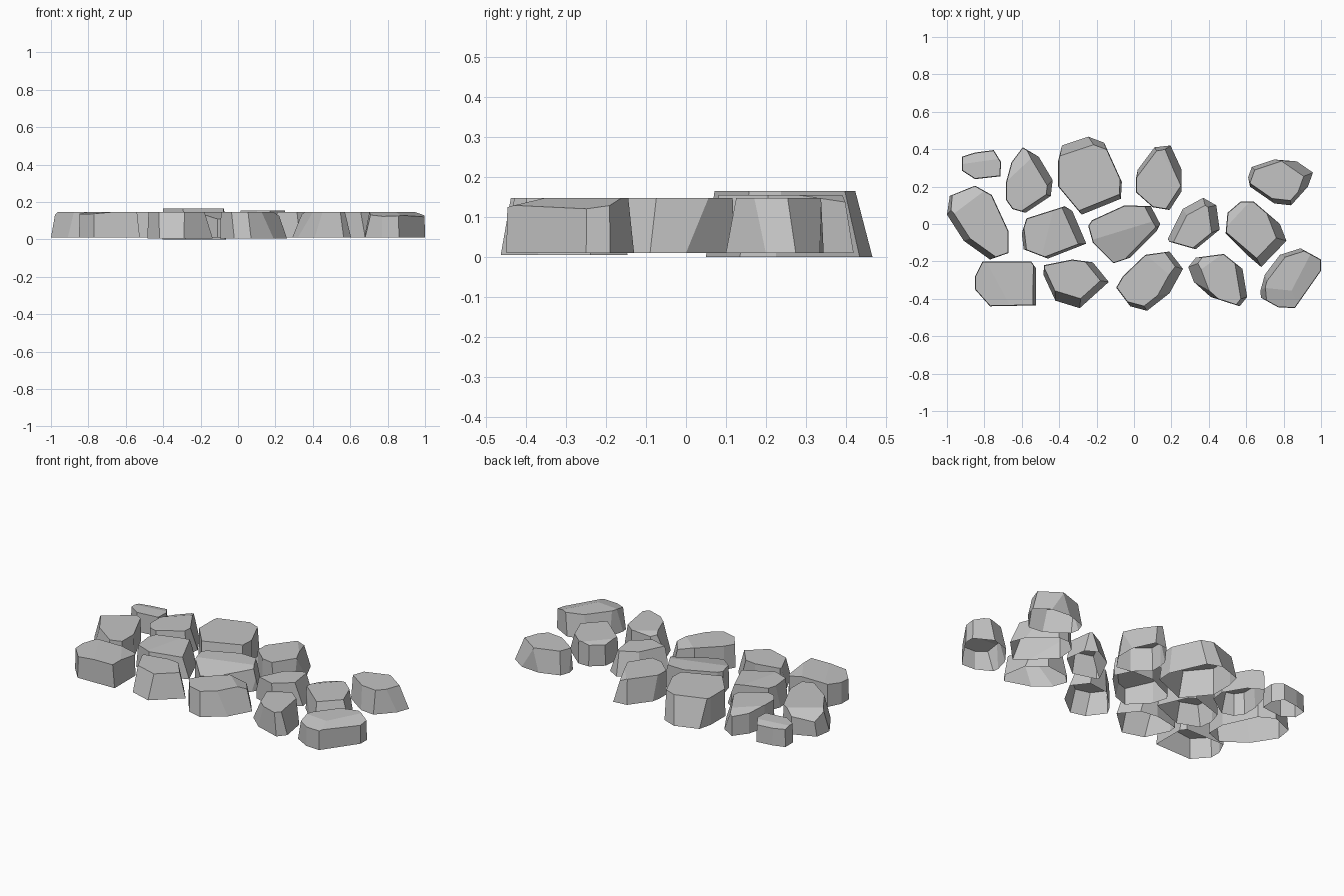
import bpy, bmesh
from mathutils import Vector

if "Cube" in bpy.data.objects:
    bpy.data.objects.remove(bpy.data.objects["Cube"])

mat = bpy.data.materials.new("stone grey")
mat.diffuse_color = (0.55, 0.55, 0.55, 1)
mat.use_nodes = True
mat.node_tree.nodes["Principled BSDF"].inputs["Base Color"].default_value = mat.diffuse_color


def hull(points):
    """Convex solid around a set of points."""
    bm = bmesh.new()
    for p in points:
        bm.verts.new(p)
    bmesh.ops.remove_doubles(bm, verts=bm.verts, dist=0.0008)
    bmesh.ops.convex_hull(bm, input=bm.verts)
    loose = [v for v in bm.verts if not v.link_faces]
    bmesh.ops.delete(bm, geom=loose, context='VERTS')
    return bm


def chop(bm, co, normal):
    """Slice away everything on the normal side and close the cut."""
    geom = bm.verts[:] + bm.edges[:] + bm.faces[:]
    bmesh.ops.bisect_plane(bm, geom=geom, dist=0.0001, plane_co=co,
                           plane_no=normal, clear_outer=True)
    points = [v.co.copy() for v in bm.verts]
    bm.free()
    return hull(points)


def stone(name, outline, top=0.147, base=0.01, lean={}, chips=()):
    """outline: clockwise footprint; lean: wall number -> inset at the top;
    chips: (x1, y1, x2, y2, slope), top falls away left of the line."""
    bm = hull([(x, y, z) for x, y in outline for z in (base, top)])
    n = len(outline)
    for i in range(n):
        a, b = Vector(outline[i]), Vector(outline[(i + 1) % n])
        d = (b - a).normalized()
        normal = Vector((-d.y, d.x, lean.get(i, 0.003) / (top - base)))
        bm = chop(bm, (a.x, a.y, base), normal.normalized())
    for x1, y1, x2, y2, slope in chips:
        d = Vector((x2 - x1, y2 - y1)).normalized()
        normal = Vector((-d.y * slope, d.x * slope, 1)).normalized()
        bm = chop(bm, (x1, y1, top), normal)
    bmesh.ops.dissolve_limit(bm, angle_limit=0.02, verts=bm.verts, edges=bm.edges)
    bmesh.ops.recalc_face_normals(bm, faces=bm.faces)
    # stones are open underneath
    under = [f for f in bm.faces if f.normal.z < -0.9]
    bmesh.ops.delete(bm, geom=under, context='FACES')
    me = bpy.data.meshes.new(name)
    bm.to_mesh(me)
    bm.free()
    me.materials.append(mat)
    bpy.context.collection.objects.link(bpy.data.objects.new(name, me))


# back row
stone("back_stone_small", [(-.92, .36), (-.85, .382), (-.75, .395), (-.71, .33),
      (-.715, .255), (-.85, .24), (-.92, .285)], top=.125,
      chips=[(-.92, .32, -.71, .35, .25)])
stone("back_stone_left", [(-.685, .22), (-.655, .33), (-.595, .41), (-.51, .36),
      (-.435, .235), (-.445, .15), (-.58, .06), (-.65, .08), (-.685, .13)],
      lean={3: .04, 4: .025, 5: .02}, chips=[(-.69, .22, -.54, .36, .3)])
stone("back_stone_large", [(-.405, .34), (-.385, .42), (-.245, .467), (-.16, .435),
      (-.065, .225), (-.07, .135), (-.28, .05), (-.405, .2)], top=.165, base=0,
      lean={1: .05, 2: .03, 4: .01, 5: .025})
stone("back_stone_middle", [(.01, .24), (.02, .29), (.11, .41), (.195, .42),
      (.255, .29), (.255, .175), (.19, .075), (.10, .09), (.01, .17)], top=.155,
      lean={1: .02, 2: .02, 3: .04, 5: .02}, chips=[(.12, .40, .24, .25, .5)])
stone("back_stone_right", [(.61, .25), (.63, .305), (.75, .345), (.87, .335),
      (.957, .275), (.93, .2), (.84, .10), (.75, .11), (.62, .2)],
      lean={0: .02, 1: .02, 3: .045, 4: .04, 5: .02, 6: .025, 7: .015})

# middle row
stone("middle_stone_far_left", [(-1, .05), (-.985, .15), (-.85, .205), (-.76, .155),
      (-.67, -.04), (-.67, -.155), (-.77, -.19), (-.91, -.09)],
      lean={0: .02, 6: .03, 7: .035}, chips=[(-.97, .05, -.81, .17, .6)])
stone("middle_stone_left", [(-.6, -.05), (-.575, .03), (-.37, .095), (-.33, .07),
      (-.255, -.105), (-.46, -.185), (-.59, -.135)],
      lean={3: .045, 4: .015, 6: .015}, chips=[(-.42, .12, -.5, -.2, .08)])
stone("middle_stone_centre", [(-.245, -.01), (-.225, .02), (-.05, .10), (.09, .095),
      (.14, 0), (.12, -.04), (-.02, -.18), (-.11, -.21), (-.22, -.1)],
      lean={3: .03, 5: .02}, chips=[(.12, .02, -.24, -.09, .25)])
stone("middle_stone_right", [(.18, -.08), (.26, .08), (.37, .14), (.44, .10),
      (.458, -.03), (.33, -.135), (.19, -.095)],
      lean={0: .035, 1: .04, 2: .03, 3: .045, 4: .015})
stone("middle_stone_far_right", [(.49, -.05), (.5, .06), (.57, .12), (.64, .12),
      (.78, 0), (.815, -.09), (.68, -.23), (.61, -.17)],
      lean={4: .045, 5: .05, 6: .02}, chips=[(.49, -.02, .61, .11, .3)])

# front row
stone("front_stone_far_left", [(-.85, -.28), (-.81, -.2), (-.55, -.2),
      (-.525, -.235), (-.525, -.435), (-.77, -.44), (-.85, -.35)],
      lean={3: .015}, chips=[(-.64, -.2, -.55, -.34, .25),
                             (-.66, -.44, -.79, -.2, .1)])
stone("front_stone_left", [(-.485, -.27), (-.48, -.22), (-.33, -.19), (-.22, -.205),
      (-.135, -.31), (-.29, -.45), (-.42, -.41)], base=.005,
      lean={3: .03, 4: .035, 5: .05, 6: .02})
stone("front_stone_centre", [(-.095, -.34), (-.06, -.28), (.06, -.165),
      (.19, -.147), (.262, -.24), (.19, -.37), (.07, -.464), (-.02, -.44)], base=.005,
      lean={3: .03, 4: .05, 5: .03, 6: .02}, chips=[(.07, -.17, .21, -.29, .4)])
stone("front_stone_right", [(.29, -.23), (.33, -.18), (.48, -.16), (.58, -.24),
      (.605, -.39), (.565, -.44), (.41, -.39), (.32, -.31)],
      lean={0: .03, 3: .035, 4: .02, 6: .02, 7: .06},
      chips=[(.35, -.25, .46, -.17, .3)])
stone("front_stone_far_right", [(.675, -.36), (.7, -.27), (.78, -.165),
      (.89, -.13), (1, -.19), (1, -.25), (.86, -.45), (.77, -.445), (.68, -.395)],
      lean={0: .02, 1: .03, 2: .02, 8: .03},
      chips=[(.95, -.15, .83, -.38, .3), (.88, -.36, .68, -.34, .25)])
